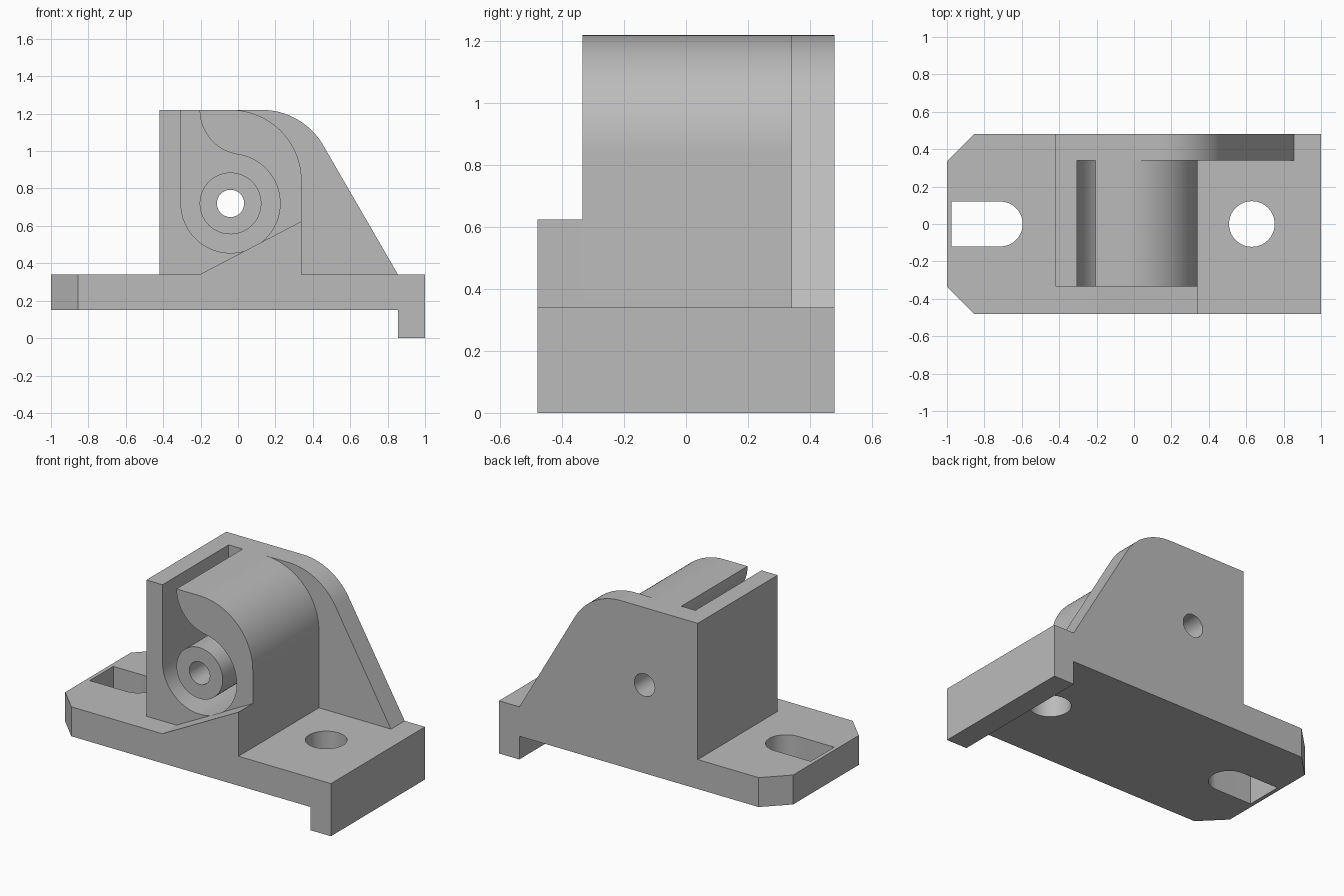
import bpy, bmesh
from math import cos, sin, radians, atan2, degrees
from mathutils import Vector

default_cube = bpy.data.objects.get("Cube")
if default_cube:
    bpy.data.objects.remove(default_cube, do_unlink=True)

grey = bpy.data.materials.new("plain grey")
grey.use_nodes = True
COLOUR = (0.5, 0.5, 0.5, 1)
grey.diffuse_color = COLOUR
grey.node_tree.nodes["Principled BSDF"].inputs["Base Color"].default_value = COLOUR


def arc(cx, cy, r, start, end, steps=32):
    """Points along an arc, angles in degrees."""
    angles = [radians(start + (end - start) * i / steps) for i in range(steps + 1)]
    return [(cx + r * cos(a), cy + r * sin(a)) for a in angles]


def extrude(name, points, low, high, axis="Y"):
    """Solid made by sweeping a closed profile along the Y or Z axis."""
    def place(p, depth):
        return (p[0], depth, p[1]) if axis == "Y" else (p[0], p[1], depth)
    bm = bmesh.new()
    face = bm.faces.new([bm.verts.new(place(p, low)) for p in points])
    sweep = Vector(place((0, 0), high - low))
    new = bmesh.ops.extrude_face_region(bm, geom=[face])["geom"]
    bmesh.ops.translate(bm, vec=sweep, verts=[v for v in new if isinstance(v, bmesh.types.BMVert)])
    bmesh.ops.recalc_face_normals(bm, faces=bm.faces)
    mesh = bpy.data.meshes.new(name)
    bm.to_mesh(mesh)
    bm.free()
    mesh.materials.append(grey)
    obj = bpy.data.objects.new(name, mesh)
    bpy.context.collection.objects.link(obj)
    return obj


def cut(obj, *cutters):
    for cutter in cutters:
        mod = obj.modifiers.new("cut", "BOOLEAN")
        mod.operation = "DIFFERENCE"
        mod.solver = "EXACT"
        mod.object = cutter
        cutter.hide_render = True
        cutter.hide_set(True)


def circle(cx, cy, r):
    return arc(cx, cy, r, 0, 360, 64)[:-1]


# Main dimensions
HALF_Y, FLOOR, TOP = 0.48, 0.34, 1.22
FRONT, WALL_Y = -0.335, 0.34
LEFT, RIGHT = -0.42, 0.34
CX, CZ = -0.04, 0.72

# Base plate with clipped corners, slot and bolt hole
base = extrude("base_plate", [(-1, -0.335), (-0.855, -HALF_Y), (1, -HALF_Y),
                              (1, HALF_Y), (-0.855, HALF_Y), (-1, 0.335)], 0.15, FLOOR, "Z")
slot = extrude("slot_cutter", [(-0.975, -0.12)] + arc(-0.715, 0, 0.12, -90, 90) + [(-0.975, 0.12)],
               0.1, 0.4, "Z")
bolt = extrude("bolt_hole_cutter", circle(0.63, 0, 0.122), 0.1, 0.4, "Z")
cut(base, slot, bolt)

# Lip hanging below the end of the base
lip = extrude("base_lip", [(0.855, 0), (1, 0), (1, 0.15), (0.855, 0.15)], -HALF_Y, HALF_Y)

# Back wall with rounded shoulder and sloping side
wall = extrude("back_wall", [(LEFT, FLOOR), (0.855, FLOOR)]
               + arc(0.127, TOP - 0.38, 0.38, 30, 90) + [(LEFT, TOP)], WALL_Y, HALF_Y)

# Housing: hooked outline around a round chamber that opens to the top
hook_x, hook_r, chamber_r = 0.036, 0.241, 0.265
tangent = degrees(atan2(TOP - CZ, hook_x - CX))
profile = [(LEFT, FLOOR), (RIGHT, FLOOR)]
profile += arc(CX, TOP - 0.38, 0.38, 0, 90)
profile += arc(hook_x, TOP, hook_r, 180, 180 + tangent)
profile += arc(CX, CZ, chamber_r, tangent, -180, 64)[1:]
profile += [(CX - chamber_r, TOP), (LEFT, TOP)]
housing = extrude("housing", profile, FRONT, WALL_Y)

# Boss in the chamber, with a pin hole through boss and back wall
boss = extrude("boss", circle(CX, CZ, 0.165), FRONT, WALL_Y)
pin = extrude("pin_hole_cutter", circle(CX, CZ, 0.073), -0.6, 0.6)
cut(boss, pin)
cut(wall, pin)

# Wedge in front of the housing
wedge = extrude("front_wedge", [(-0.205, FLOOR), (RIGHT, FLOOR), (RIGHT, 0.625)], -HALF_Y, FRONT)

# Apply the cuts and smooth the curved faces
for obj in (base, lip, wall, housing, boss, wedge):
    bpy.ops.object.select_all(action="DESELECT")
    obj.select_set(True)
    bpy.context.view_layer.objects.active = obj
    for mod in list(obj.modifiers):
        bpy.ops.object.modifier_apply(modifier=mod.name)
    bpy.ops.object.shade_smooth_by_angle(angle=radians(25))
for cutter in (slot, bolt, pin):
    bpy.data.objects.remove(cutter, do_unlink=True)
